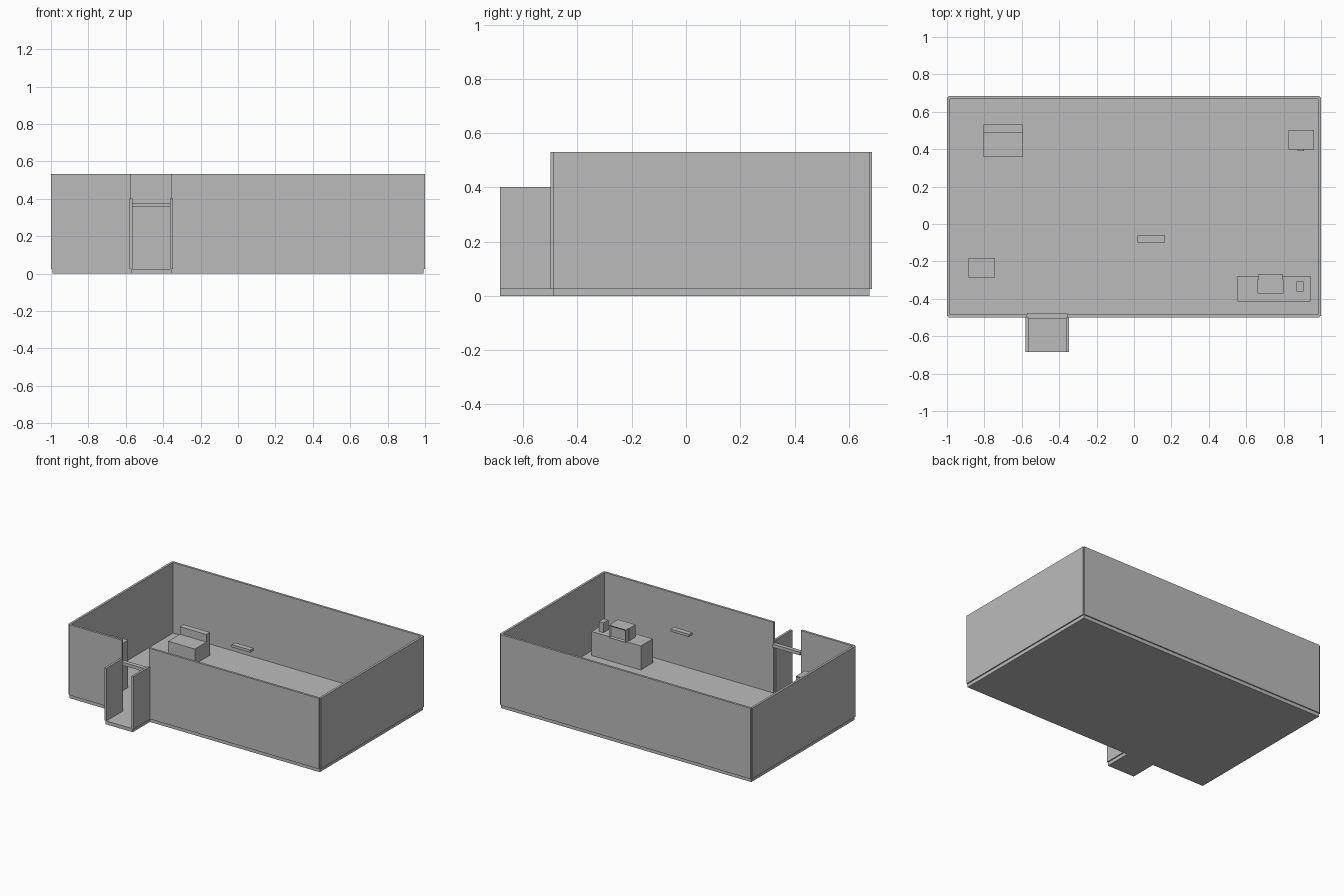
import bpy
import bmesh

if "Cube" in bpy.data.objects:
    bpy.data.objects.remove(bpy.data.objects["Cube"])

# One flat grey for the whole model
grey = bpy.data.materials.new("plain grey")
grey.diffuse_color = (0.5, 0.5, 0.5, 1.0)
grey.use_nodes = True
grey.node_tree.nodes["Principled BSDF"].inputs["Base Color"].default_value = grey.diffuse_color


def box(name, x, y, z):
    """Box from (min, max) ranges on each axis."""
    bm = bmesh.new()
    bmesh.ops.create_cube(bm, size=1.0)
    for v in bm.verts:
        v.co = [(r[0] + r[1]) / 2 + c * (r[1] - r[0]) for r, c in zip((x, y, z), v.co)]
    mesh = bpy.data.meshes.new(name)
    bm.to_mesh(mesh)
    bm.free()
    mesh.materials.append(grey)
    obj = bpy.data.objects.new(name, mesh)
    bpy.context.collection.objects.link(obj)
    return obj


def recess(obj, axis, margin, depth):
    """Sink a panel into the face of a box that points along +y (1) or -y (-1)."""
    bm = bmesh.new()
    bm.from_mesh(obj.data)
    bm.normal_update()
    face = max(bm.faces, key=lambda f: f.normal.y * axis)
    bmesh.ops.inset_region(bm, faces=[face], thickness=margin, depth=-depth)
    bm.to_mesh(obj.data)
    bm.free()


F = 0.025           # floor top
T = 0.008           # half wall thickness
TOP = 0.531         # wall top
X, Y0, Y1 = 0.992, -0.491, 0.677
GL, GR = -0.572, -0.355   # doorway and corridor sides

# Room floor and walls, walls centred on the floor edges
box("room_floor", (-X, X), (Y0, Y1), (0, F))
for side, sx in (("left", -X), ("right", X)):
    box(side + "_wall", (sx - T, sx + T), (Y0, Y1), (F, TOP))
box("back_wall", (-X, X), (Y1 - T, Y1 + T), (F, TOP))
box("front_wall_left", (-X, GL), (Y0 - T, Y0 + T), (F, TOP))
box("front_wall_right", (GR, X), (Y0 - T, Y0 + T), (F, TOP))

# Entrance corridor with a beam over the doorway
box("corridor_floor", (GL, GR), (-0.685, Y0), (0, F))
for side, sx in (("left", GL), ("right", GR)):
    box("corridor_wall_" + side, (sx - T, sx + T), (-0.685, Y0 - T), (F, 0.402))
box("door_beam", (GL, GR), (-0.504, -0.475), (0.355, 0.378))

# Bench seat with backrest
box("bench_seat", (-0.804, -0.593), (0.358, 0.532), (F, 0.134))
box("bench_back", (-0.804, -0.593), (0.489, 0.532), (0.134, 0.188))

# Hanging ceiling light
box("ceiling_light", (0.02, 0.167), (-0.1, -0.062), (0.487, 0.505))

# Desk with monitor and small box
box("desk", (0.553, 0.944), (-0.414, -0.278), (F, 0.197))
box("monitor_body", (0.66, 0.80), (-0.372, -0.297), (0.197, 0.286))
bezel = box("monitor_front", (0.665, 0.795), (-0.297, -0.267), (0.197, 0.286))
recess(bezel, 1, 0.012, 0.008)
box("desk_box", (0.869, 0.906), (-0.361, -0.307), (0.197, 0.267))

# Storage cabinet with drawer handles
box("cabinet", (0.826, 0.962), (0.398, 0.503), (F, 0.29))
for i in range(3):
    z = 0.075 + i * 0.085
    box("cabinet_handle_%d" % (i + 1), (0.875, 0.91), (0.39, 0.398), (z, z + 0.01))

# Tall machine with a panelled door and a row of buttons
box("machine_body", (-0.885, -0.743), (-0.286, -0.198), (F, 0.365))
door = box("machine_door", (-0.885, -0.743), (-0.198, -0.182), (F, 0.365))
recess(door, 1, 0.015, 0.006)
